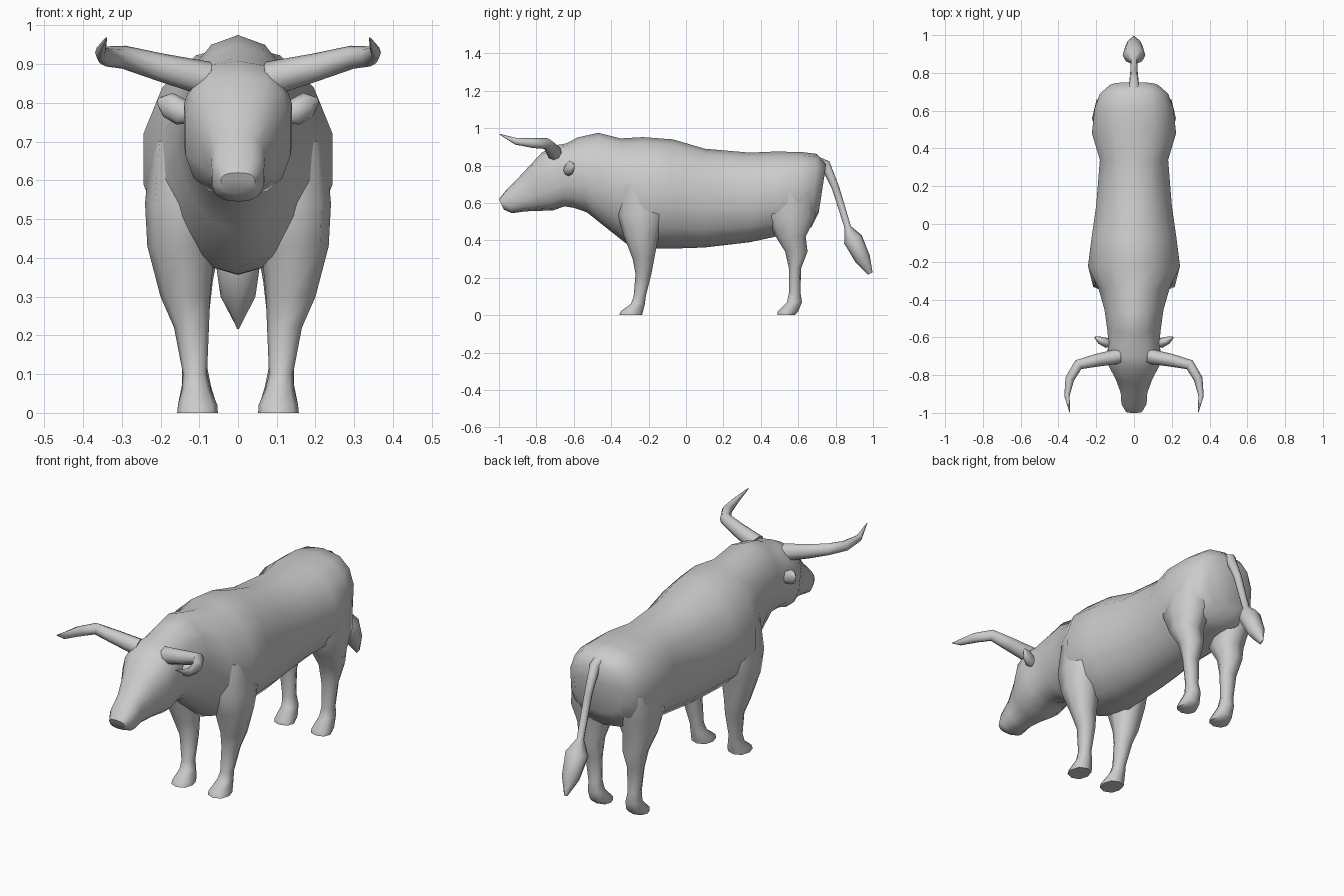
import bpy, bmesh, math
from mathutils import Vector

if "Cube" in bpy.data.objects:
    bpy.data.objects.remove(bpy.data.objects["Cube"])

hide = bpy.data.materials.new("grey hide")
hide.diffuse_color = (0.6, 0.6, 0.6, 1)
hide.use_nodes = True
hide.node_tree.nodes["Principled BSDF"].inputs["Base Color"].default_value = hide.diffuse_color


def loft(name, rings, angle=60):
    """Skin a list of equal-length point rings and cap both ends."""
    bm = bmesh.new()
    loops = [[bm.verts.new(p) for p in r] for r in rings]
    n = len(loops[0])
    for a, b in zip(loops, loops[1:]):
        for i in range(n):
            bm.faces.new((a[i], a[(i + 1) % n], b[(i + 1) % n], b[i]))
    bm.faces.new(loops[0])
    bm.faces.new(loops[-1])
    bmesh.ops.recalc_face_normals(bm, faces=bm.faces)
    me = bpy.data.meshes.new(name)
    bm.to_mesh(me)
    bm.free()
    me.materials.append(hide)
    ob = bpy.data.objects.new(name, me)
    bpy.context.collection.objects.link(ob)
    bpy.ops.object.select_all(action='DESELECT')
    ob.select_set(True)
    bpy.context.view_layer.objects.active = ob
    bpy.ops.object.shade_smooth_by_angle(angle=math.radians(angle))
    return ob


def oval(center, u, v, n, power=1.0):
    """Ring around center with half axes u, v; power < 1 is boxier."""
    pts = []
    for i in range(n):
        a = 2 * math.pi * i / n
        c, s = math.cos(a), math.sin(a)
        c = math.copysign(abs(c) ** power, c) if abs(c) > 1e-6 else 0
        s = math.copysign(abs(s) ** power, s) if abs(s) > 1e-6 else 0
        pts.append(center + u * c + v * s)
    return pts


def tube(name, path, n=8, flat=Vector((1, 0, 0)), angle=60):
    """Tube along (point, radius along flat, radius across) entries."""
    pts = [Vector(p[0]) for p in path]
    rings = []
    for i, (_, ra, rb) in enumerate(path):
        t = (pts[min(i + 1, len(pts) - 1)] - pts[max(i - 1, 0)]).normalized()
        u = (flat - t * flat.dot(t)).normalized()
        rings.append(oval(pts[i], u * ra, t.cross(u) * rb, n))
    return loft(name, rings, angle)


# Head, neck and trunk: top y, top z, bottom y, bottom z, half width, boxiness
BODY = [
    (-1.0, .62, -.975, .565, .045, .7),
    (-.965, .665, -.93, .545, .068, .75),
    (-.91, .72, -.86, .555, .072, .8),
    (-.84, .795, -.78, .558, .10, .8),
    (-.77, .87, -.71, .56, .138, .75),
    (-.70, .908, -.65, .582, .142, .75),
    (-.64, .918, -.60, .574, .138, .85),
    (-.58, .95, -.53, .55, .145, 1),
    (-.47, .975, -.43, .47, .16, 1),
    (-.35, .945, -.31, .375, .195, 1),
    (-.23, .952, -.22, .358, .25, 1),
    (-.07, .94, -.07, .356, .23, 1),
    (.10, .89, .10, .362, .205, .95),
    (.34, .869, .34, .39, .185, .9),
    (.48, .875, .48, .42, .228, .9),
    (.62, .872, .60, .46, .213, .85),
    (.70, .862, .67, .47, .185, .8),
    (.75, .81, .71, .55, .13, .75),
]
rings = []
for yt, zt, yb, zb, w, p in BODY:
    top, bot = Vector((0, yt, zt)), Vector((0, yb, zb))
    rings.append(oval((top + bot) / 2, (top - bot) / 2, Vector((w, 0, 0)), 14, p))
loft("head_and_trunk", rings)

# Legs: z, front y, back y, inner x, outer x
FRONT_LEG = [
    (.70, -.35, -.12, .04, .225), (.54, -.365, -.11, .05, .24),
    (.43, -.335, -.145, .06, .234), (.30, -.285, -.17, .072, .20),
    (.22, -.27, -.185, .075, .165), (.10, -.28, -.215, .08, .142),
    (.06, -.295, -.22, .07, .145), (.02, -.35, -.23, .053, .155),
    (0, -.357, -.235, .052, .157),
]
HIND_LEG = [
    (.66, .40, .70, .04, .215), (.52, .43, .69, .04, .222),
    (.42, .48, .64, .05, .21), (.34, .53, .65, .065, .185),
    (.25, .55, .615, .075, .165), (.12, .55, .612, .08, .145),
    (.07, .54, .62, .07, .145), (.02, .49, .60, .055, .155),
    (0, .488, .58, .055, .155),
]
HORN = [
    ((.08, -.70, .862), .045, .04), ((.20, -.722, .892), .036, .034),
    ((.295, -.745, .918), .03, .028), ((.34, -.82, .92), .026, .024),
    ((.355, -.91, .93), .018, .014), ((.34, -.997, .968), .002, .002),
]
EAR = [
    ((.11, -.63, .762), .014, .018), ((.145, -.63, .775), .034, .026),
    ((.18, -.615, .795), .034, .02), ((.205, -.60, .805), .01, .006),
]
for side, s in (("left", 1), ("right", -1)):
    for kind, table in (("front_leg", FRONT_LEG), ("hind_leg", HIND_LEG)):
        loft(f"{side}_{kind}", [
            oval(Vector((s * (xi + xo) / 2, (yf + yb) / 2, z)),
                 Vector((0, (yb - yf) / 2, 0)), Vector(((xo - xi) / 2, 0, 0)), 8, .85)
            for z, yf, yb, xi, xo in table])
    for kind, path in (("horn", HORN), ("ear", EAR)):
        tube(f"{side}_{kind}", [((s * p[0], p[1], p[2]), a, b) for p, a, b in path],
             flat=Vector((0, 0, 1)))

# Tail with a pointed tuft
tube("tail", [
    ((0, .66, .845), .035, .02), ((0, .745, .805), .026, .028),
    ((0, .80, .68), .02, .02), ((0, .865, .47), .018, .018),
    ((0, .893, .405), .06, .052), ((0, .945, .30), .045, .042),
    ((0, .985, .222), .004, .014),
])
